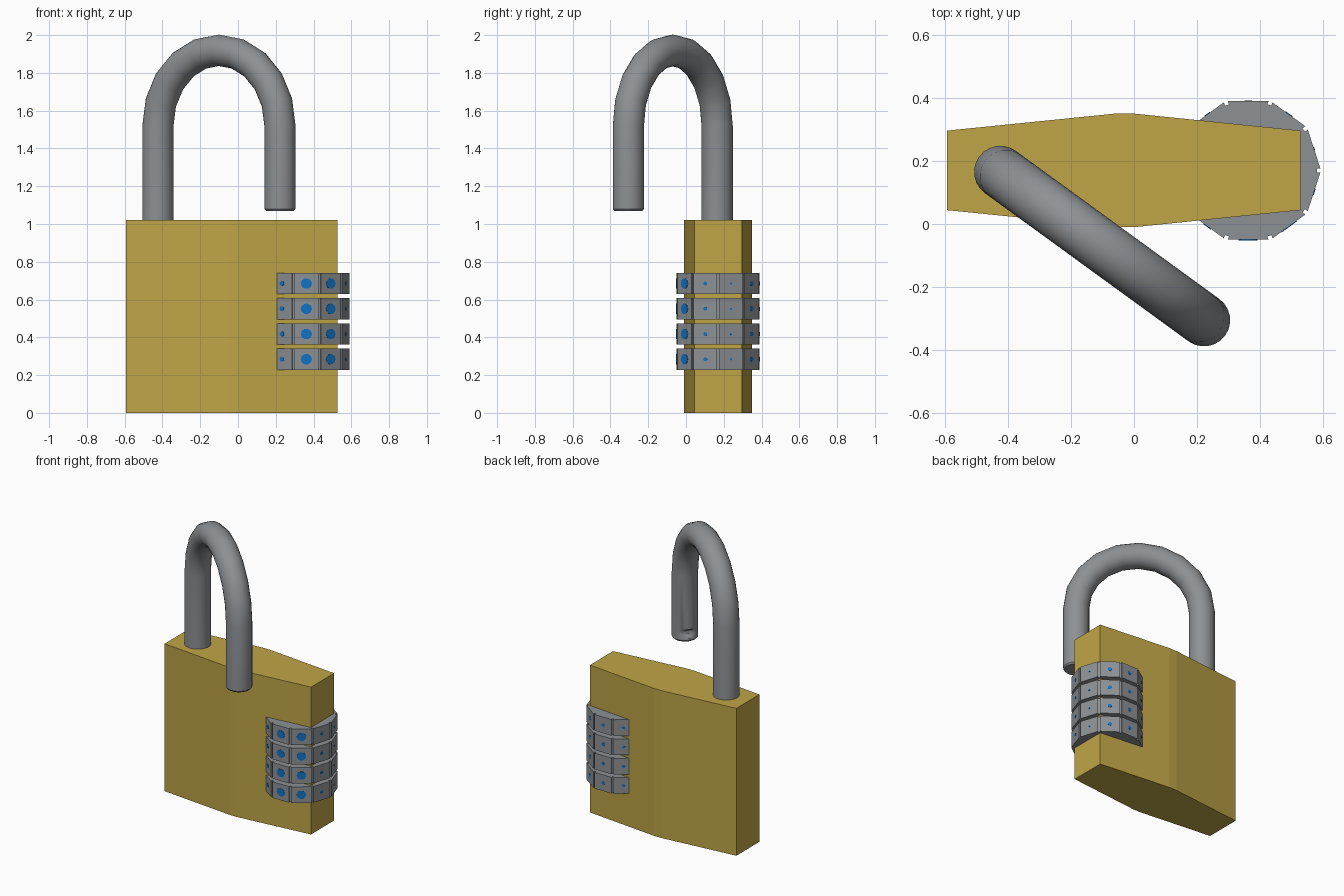
import bpy, bmesh, math
from mathutils import Vector

if "Cube" in bpy.data.objects:
    bpy.data.objects.remove(bpy.data.objects["Cube"])


def material(name, rgb):
    m = bpy.data.materials.new(name)
    m.diffuse_color = (*rgb, 1.0)
    m.use_nodes = True
    m.node_tree.nodes["Principled BSDF"].inputs["Base Color"].default_value = m.diffuse_color
    return m


BRASS = material("brass", (0.52, 0.375, 0.063))
STEEL = material("steel", (0.27, 0.285, 0.30))
BLUE = material("blue_marks", (0.006, 0.17, 0.55))


def finish(bm, name, mat):
    bmesh.ops.recalc_face_normals(bm, faces=bm.faces)
    mesh = bpy.data.meshes.new(name)
    bm.to_mesh(mesh)
    bm.free()
    mesh.materials.append(mat)
    obj = bpy.data.objects.new(name, mesh)
    bpy.context.collection.objects.link(obj)
    return obj


def bridge(bm, rings):
    """Skin a list of equal vertex rings and cap both ends."""
    n = len(rings[0])
    for a, b in zip(rings, rings[1:]):
        for i in range(n):
            j = (i + 1) % n
            bm.faces.new((a[i], a[j], b[j], b[i]))
    bm.faces.new(rings[0])
    bm.faces.new(rings[-1])


def prism(name, outline, z0, z1, mat):
    bm = bmesh.new()
    bridge(bm, [[bm.verts.new((x, y, z)) for x, y in outline] for z in (z0, z1)])
    return finish(bm, name, mat)


# Body: long hexagon with a narrow flat at the middle ridge
CY = 0.17
half = [(-0.593, 0.126), (-0.06, 0.18), (0.0, 0.18), (0.528, 0.126)]
outline = [(x, CY + y) for x, y in half] + [(x, CY - y) for x, y in reversed(half)]
prism("lock_body", outline, 0, 1.02, BRASS)

# Number dials: ten-sided wheels with a small groove at each corner
DX, R, SIDES = 0.362, 0.231, 10
corners = [Vector((math.cos(2 * math.pi * k / SIDES), math.sin(2 * math.pi * k / SIDES))) * R
           for k in range(SIDES)]
dial_outline = []
for k, c in enumerate(corners):
    before = (corners[k - 1] - c).normalized() * 0.007
    after = (corners[(k + 1) % SIDES] - c).normalized() * 0.007
    for p in (c + before, c + before - c.normalized() * 0.011,
              c + after - c.normalized() * 0.011, c + after):
        dial_outline.append((p.x + DX, p.y + CY))

# Blue mark size for each wheel face, keyed by face direction in degrees
MARKS = {-126: 0.014, -90: 0.030, -54: 0.030, -18: 0.011, 18: 0.006, 54: 0.013, 90: 0.012, 126: 0.010}
apothem = R * math.cos(math.pi / SIDES)

marks = bmesh.new()
for d in range(4):
    z0 = 0.228 + d * 0.1335
    prism(f"dial_{d + 1}", dial_outline, z0, z0 + 0.112, STEEL)
    for deg, r in MARKS.items():
        a = math.radians(deg)
        out = Vector((math.cos(a), math.sin(a), 0))
        side = Vector((-out.y, out.x, 0))
        centre = Vector((DX, CY, z0 + 0.056))
        rings = []
        for depth in (-0.002, 0.002):
            rings.append([marks.verts.new(centre + out * (apothem + depth)
                          + side * (r * math.cos(t)) + Vector((0, 0, r * 0.95 * math.sin(t))))
                          for t in (2 * math.pi * i / 10 for i in range(10))])
        bridge(marks, rings)
finish(marks, "dial_marks", BLUE)

# Shackle: swept round bar, swung open, with a latch notch by the free end
fixed, free = Vector((-0.424, 0.165, 0)), Vector((0.222, -0.305, 0))
span = free - fixed
u = span.normalized()
w = Vector((-u.y, u.x, 0))
up = Vector((0, 0, 1))
mid, rad = (fixed + free) / 2, span.length / 2
BAR, SPRING, SEGS = 0.083, 1.52, 24

path = [(fixed + up * 0.9, -u, BAR, 0.0)]
for k in range(11):
    t = math.pi * (1 - k / 10)
    n = u * math.cos(t) + up * math.sin(t)
    path.append((mid + up * SPRING + n * rad, n, BAR, 0.0))
for z, r, notch in ((1.155, BAR, 0), (1.14, BAR, 0.02), (1.115, BAR, 0.02),
                    (1.095, BAR, 0), (1.08, BAR, 0), (1.07, BAR - 0.008, 0)):
    path.append((free + up * z, u, r, notch))

bm = bmesh.new()
rings = []
for centre, n, r, notch in path:
    ring = []
    for i in range(SEGS):
        a = 2 * math.pi * i / SEGS
        c = max(math.cos(a) * r, -r + notch)      # flatten the inner side at the notch
        ring.append(bm.verts.new(centre + n * c + w * (r * math.sin(a))))
    rings.append(ring)
bridge(bm, rings)
shackle = finish(bm, "shackle", STEEL)
bpy.context.view_layer.objects.active = shackle
shackle.select_set(True)
bpy.ops.object.shade_smooth_by_angle(angle=math.radians(35))
